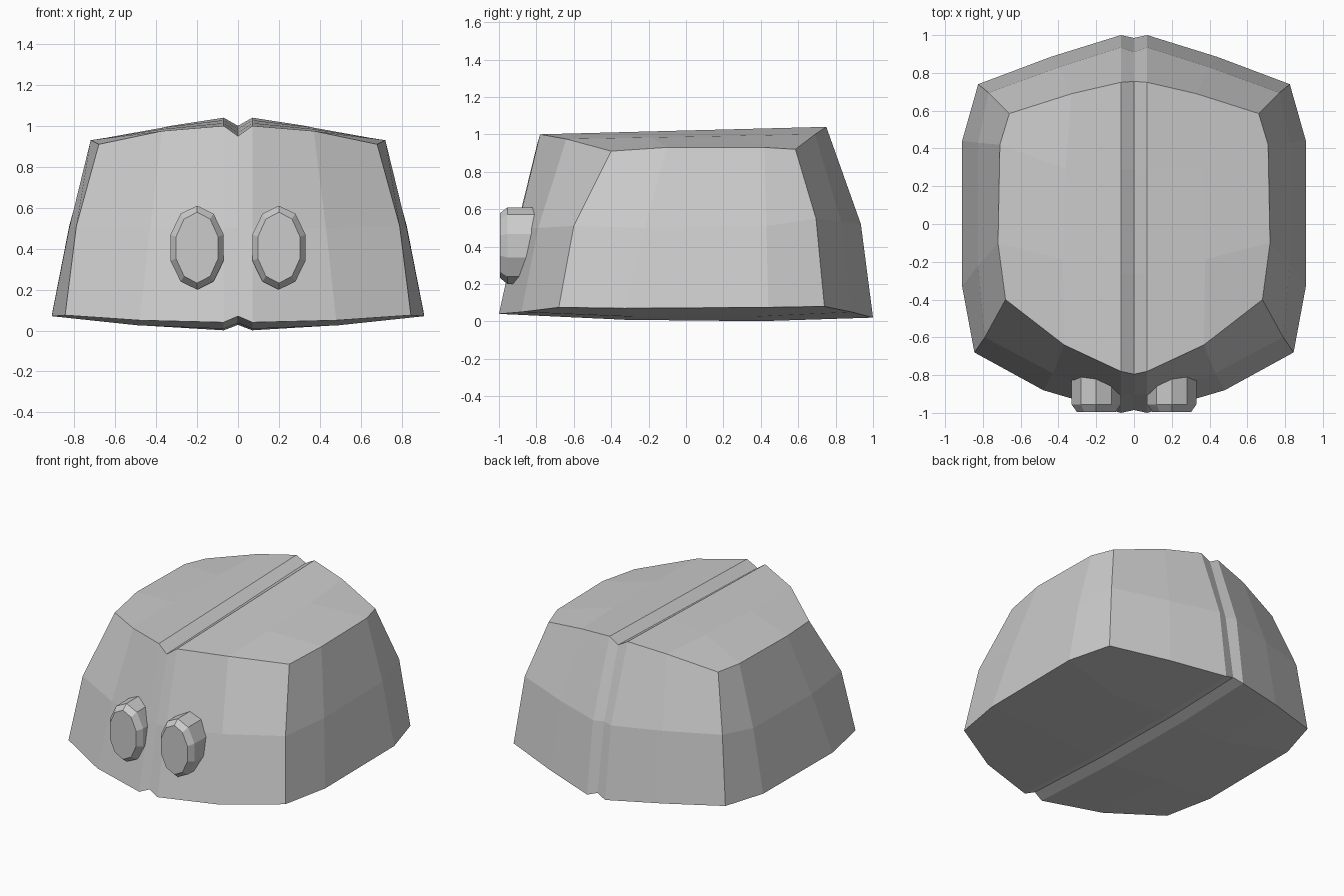
import bpy, bmesh
from math import sin, cos, pi
from mathutils import Vector

if "Cube" in bpy.data.objects:
    bpy.data.objects.remove(bpy.data.objects["Cube"])


def add_mesh(name, bm):
    bmesh.ops.recalc_face_normals(bm, faces=bm.faces)
    mesh = bpy.data.meshes.new(name)
    bm.to_mesh(mesh)
    bm.free()
    obj = bpy.data.objects.new(name, mesh)
    bpy.context.collection.objects.link(obj)
    return obj


# Half outlines of the body: 4 front points, 2 side points, 4 back points
bottom = [(0, -.985, .07), (.07, -1, .04), (.48, -.88, .05), (.845, -.68, .075),
          (.91, -.33, .07), (.91, .44, .075),
          (.825, .74, .08), (.44, .885, .05), (.07, 1, .02), (0, .985, .045)]
middle = [(0, -.905, .5), (.07, -.90, .5), (.43, -.79, .5), (.79, -.60, .51),
          (.825, -.22, .5), (.825, .43, .51),
          (.77, .695, .55), (.40, .83, .53), (.07, .935, .52), (0, .91, .52)]
top = [(0, -.795, .95), (.07, -.78, 1), (.37, -.64, .975), (.68, -.40, .91),
       (.72, -.10, .93), (.71, .42, .93),
       (.66, .585, .92), (.33, .69, 1), (.07, .75, 1.04), (0, .755, 1)]

bm = bmesh.new()
rings = [[bm.verts.new(p) for p in ring] for ring in (bottom, middle, top)]

# Walls
for low, high in zip(rings, rings[1:]):
    for i in range(9):
        bm.faces.new((low[i], low[i + 1], high[i + 1], high[i]))


# Top and underside as 4 x 4 grids spanning each outline
def cap(ring, bow):
    grid = [ring[:4], [], [], ring[:5:-1]]
    for row, t in ((1, .34), (2, .7)):
        for c in range(3):
            p = ring[c].co.lerp(ring[9 - c].co, t)
            grid[row].append(bm.verts.new(p + Vector((.02 * (c == 2), 0, bow))))
        grid[row].append(ring[3 + row])
    for r in range(3):
        for c in range(3):
            bm.faces.new((grid[r][c], grid[r][c + 1],
                          grid[r + 1][c + 1], grid[r + 1][c]))


cap(rings[0], -.025)
cap(rings[2], 0)
body = add_mesh("body_shell", bm)
mirror = body.modifiers.new("Mirror", 'MIRROR')
mirror.use_axis[0] = True
mirror.use_clip = True


# Oval ten-sided studs with a bevelled front rim
def stud(name, x):
    bm = bmesh.new()
    loops = []
    for y, rx, rz in ((-.80, .137, .205), (-.955, .137, .205), (-.995, .108, .173)):
        loops.append([bm.verts.new((x + rx * sin(i * pi / 5), y,
                                    .405 + rz * cos(i * pi / 5))) for i in range(10)])
    for a, b in zip(loops, loops[1:]):
        for i in range(10):
            j = (i + 1) % 10
            bm.faces.new((a[i], a[j], b[j], b[i]))
    bm.faces.new(loops[0])
    bm.faces.new(loops[-1])
    add_mesh(name, bm)


stud("left_stud", -.2)
stud("right_stud", .2)
